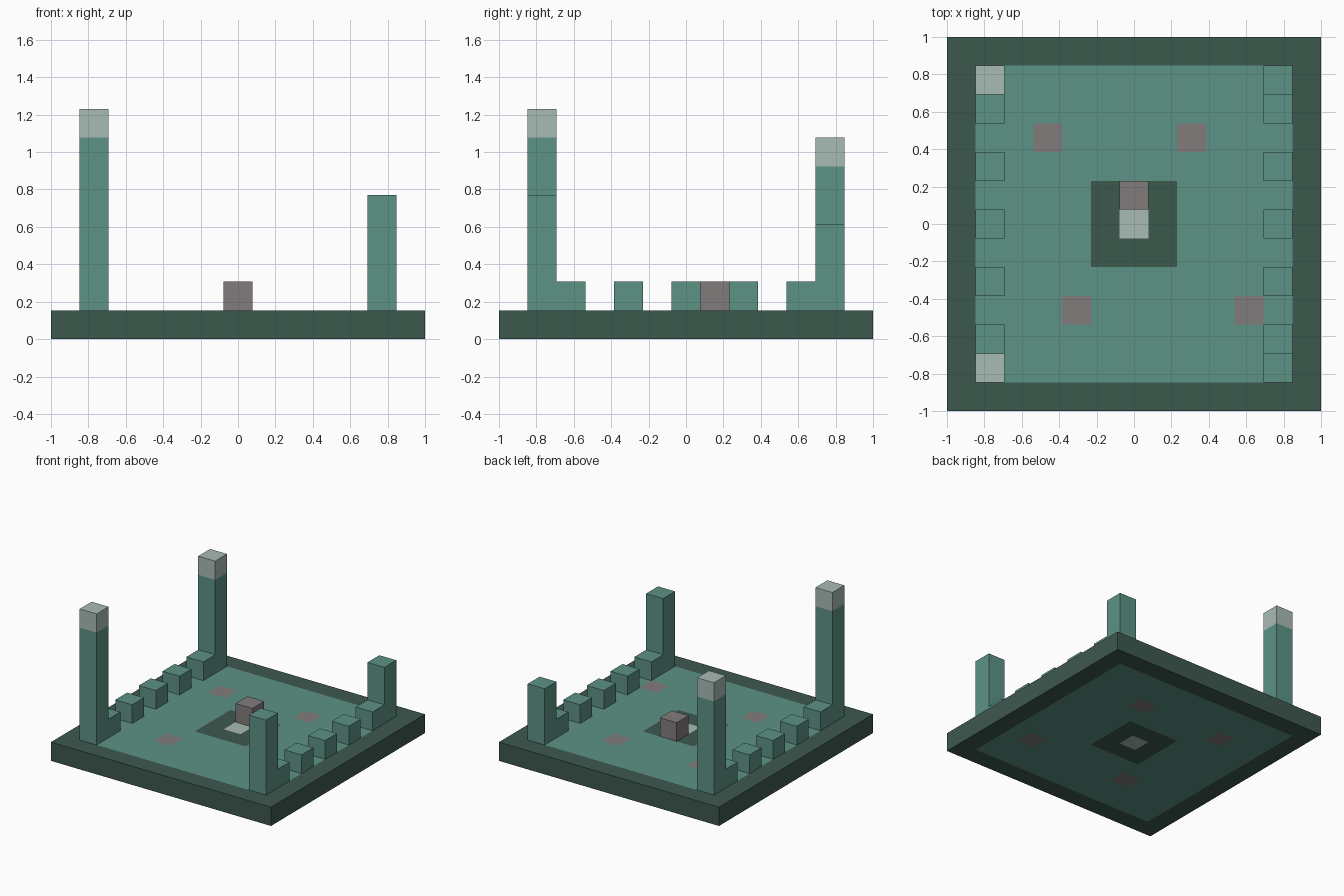
import bpy
import bmesh

if "Cube" in bpy.data.objects:
    bpy.data.objects.remove(bpy.data.objects["Cube"], do_unlink=True)

N = 13          # blocks per side
U = 2 / N       # block size


def material(name, r, g, b):
    m = bpy.data.materials.new(name)
    m.use_nodes = True
    m.diffuse_color = (r, g, b, 1)
    bsdf = next(n for n in m.node_tree.nodes if n.type == 'BSDF_PRINCIPLED')
    bsdf.inputs["Base Color"].default_value = (r, g, b, 1)
    return m


dark = material("dark green", 0.046, 0.098, 0.076)
teal = material("teal", 0.107, 0.290, 0.235)
pale = material("pale grey green", 0.397, 0.497, 0.456)
grey = material("warm grey", 0.223, 0.202, 0.204)


def add_object(name, bm, mats):
    mesh = bpy.data.meshes.new(name)
    bm.to_mesh(mesh)
    bm.free()
    for m in mats:
        mesh.materials.append(m)
    obj = bpy.data.objects.new(name, mesh)
    bpy.context.collection.objects.link(obj)
    return obj


def block(name, i, j, bottom, height, mat):
    """Column of blocks at grid cell (i, j), measured from the centre."""
    bm = bmesh.new()
    bmesh.ops.create_cube(bm, size=U)
    for v in bm.verts:
        v.co.z = (bottom + (height if v.co.z > 0 else 0)) * U
        v.co.x += i * U
        v.co.y += j * U
    return add_object(name, bm, [mat])


# Floor slab, one block thick, coloured cell by cell
STONES = {(-3, 3), (2, 3), (-2, -3), (4, -3)}


def floor_colour(i, j):
    ring = max(abs(i), abs(j))
    if ring == 0:
        return 2
    if (i, j) in STONES:
        return 3
    return 0 if ring == 1 or ring == N // 2 else 1


bm = bmesh.new()
bmesh.ops.create_grid(bm, x_segments=N, y_segments=N, size=1)
for f in bm.faces:
    c = f.calc_center_median()
    f.material_index = floor_colour(round(c.x / U), round(c.y / U))
floor = add_object("floor_slab", bm, [dark, teal, pale, grey])
floor.location.z = U
solid = floor.modifiers.new("thickness", 'SOLIDIFY')
solid.thickness = U
solid.offset = -1

# Battlements along both side walls
for side, i in (("right", -5), ("left", 5)):
    for n, j in enumerate(range(-4, 5, 2)):
        block(f"{side}_battlement_{n + 1}", i, j, 1, 1, teal)

# Corner towers; the right pair carry pale caps
block("front_right_tower", -5, -5, 1, 6, teal)
block("front_right_cap", -5, -5, 7, 1, pale)
block("back_right_tower", -5, 5, 1, 5, teal)
block("back_right_cap", -5, 5, 6, 1, pale)
block("front_left_tower", 5, -5, 1, 4, teal)
block("back_left_tower", 5, 5, 1, 3, teal)

# Block standing behind the pale centre stone
block("centre_block", 0, 1, 1, 1, grey)
